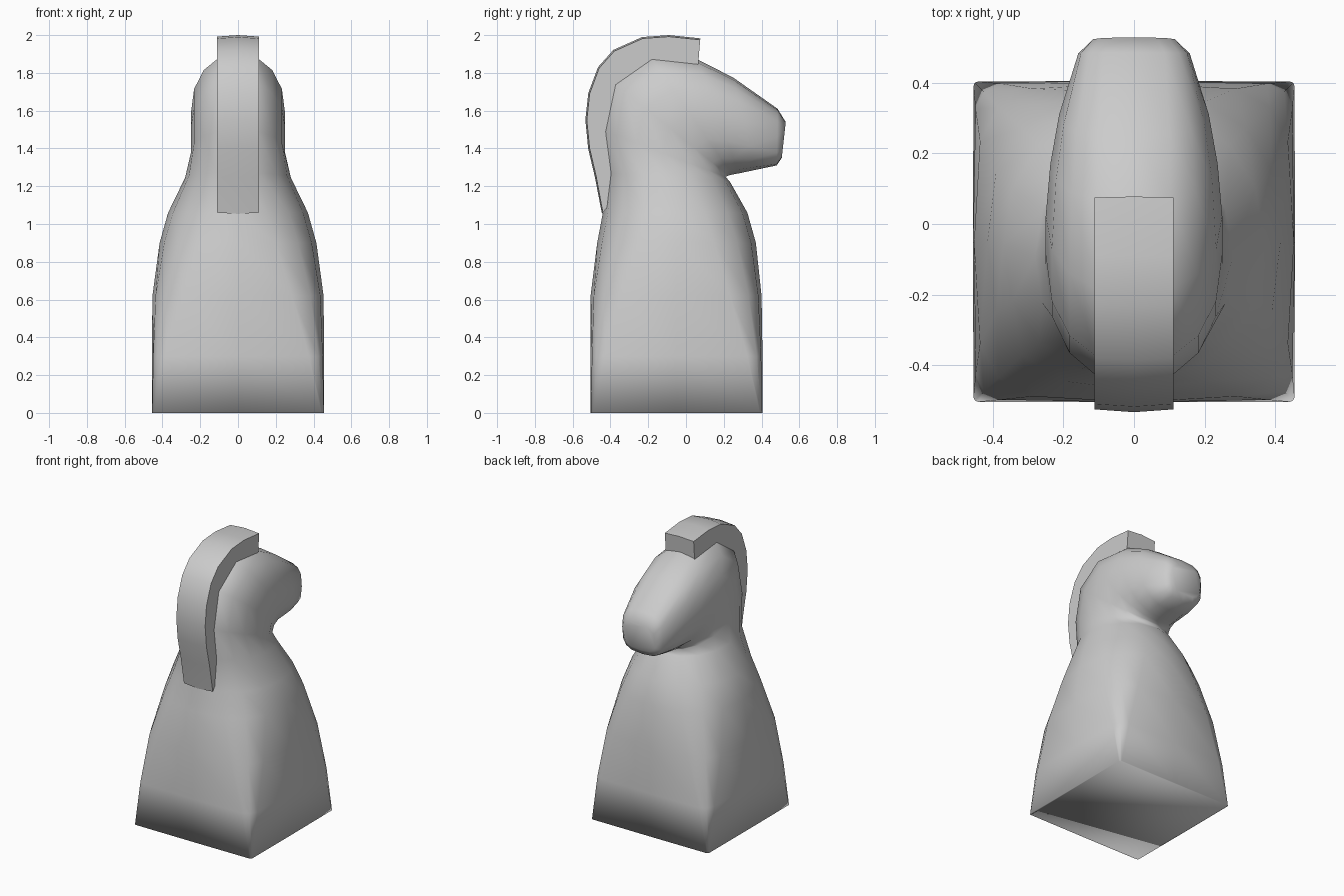
import bpy, bmesh
from math import cos, sin, pi, copysign
from mathutils import Vector

if "Cube" in bpy.data.objects:
    bpy.data.objects.remove(bpy.data.objects["Cube"])


def spow(v, n):
    return copysign(abs(v) ** (2 / n), v) if abs(v) > 1e-6 else 0.0


def finish(name, bm):
    bmesh.ops.recalc_face_normals(bm, faces=bm.faces[:])
    me = bpy.data.meshes.new(name)
    bm.to_mesh(me)
    bm.free()
    ob = bpy.data.objects.new(name, me)
    bpy.context.collection.objects.link(ob)
    for p in me.polygons:
        p.use_smooth = True
    return ob


def skin(bm, rings):
    for a, b in zip(rings, rings[1:]):
        n = len(a)
        for i in range(n):
            j = (i + 1) % n
            bm.faces.new((a[i], a[j], b[j], b[i]))
    bm.faces.new(rings[0])
    bm.faces.new(rings[-1])


# Body, neck and head: squarish rings that fan forward around the throat
# (throat-side y, z, nape-side y, z, half width, squareness)
STATIONS = [
    (.405, 0, -.505, 0, .456, 60),
    (.405, .3, -.505, .3, .456, 10),
    (.40, .62, -.505, .62, .453, 4.2),
    (.37, .90, -.47, .90, .415, 2.6),
    (.325, 1.06, -.44, 1.06, .37, 2.2),
    (.235, 1.22, -.42, 1.27, .28, 2.1),
    (.21, 1.25, -.455, 1.50, .25, 2.2),
    (.225, 1.257, -.40, 1.76, .25, 2.2),
    (.245, 1.262, -.20, 1.90, .25, 2.2),
    (.28, 1.268, .06, 1.872, .237, 2.3),
    (.37, 1.287, .25, 1.775, .212, 2.6),
    (.48, 1.31, .485, 1.61, .158, 3.2),
    (.507, 1.35, .528, 1.54, .122, 3.2),
]
SIDES = 16
bm = bmesh.new()
rings = []
for fy, fz, by, bz, hw, n in STATIONS:
    f, b = Vector((0, fy, fz)), Vector((0, by, bz))
    mid, half = (f + b) / 2, (f - b) / 2
    rings.append([bm.verts.new(mid + half * spow(cos(t), n)
                               + Vector((hw * spow(sin(t), n), 0, 0)))
                  for t in (2 * pi * i / SIDES for i in range(SIDES))])
skin(bm, rings)
finish("horse_body", bm)

# Mane: a raised band over the crown and down the nape
CREST = [(.075, 1.975), (-.09, 1.992), (-.23, 1.982), (-.38, 1.915),
         (-.46, 1.825), (-.51, 1.69), (-.525, 1.55), (-.51, 1.40),
         (-.475, 1.25), (-.44, 1.06)]
bm = bmesh.new()
centre = Vector((0, -.1, 1.5))
rings = []
for k, (y, z) in enumerate(CREST):
    p = Vector((0, y, z))
    inward = (centre - p).normalized()
    inner = p + inward * .2 if k else Vector((0, .06, 1.79))
    w = Vector((.112, 0, 0))
    rings.append([bm.verts.new(v) for v in
                  (inner - w, p - w, p - inward * .008, p + w, inner + w)])
skin(bm, rings)
mane = finish("mane", bm)
bpy.context.view_layer.objects.active = mane
mane.select_set(True)
bpy.ops.object.shade_smooth_by_angle(angle=0.7)
